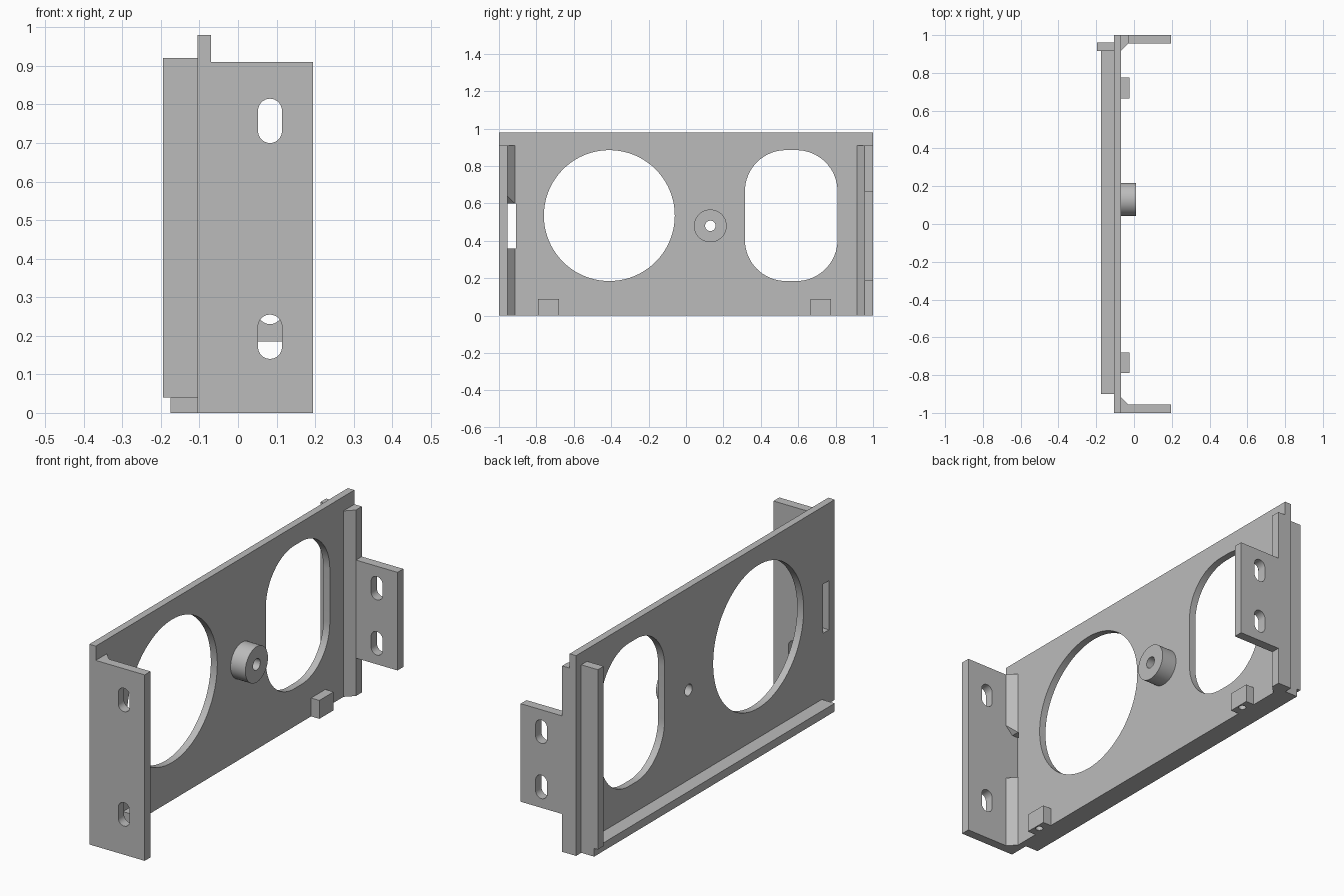
import bpy
import bmesh
from math import cos, sin, pi, radians

cube = bpy.data.objects.get("Cube")
if cube:
    bpy.data.objects.remove(cube, do_unlink=True)

grey = bpy.data.materials.new("light grey")
grey.use_nodes = True
COLOUR = (0.5, 0.5, 0.5, 1)
grey.diffuse_color = COLOUR
grey.node_tree.nodes["Principled BSDF"].inputs["Base Color"].default_value = COLOUR


def prism(name, points, axis, lo, hi):
    """Extrude a 2D outline along an axis; the outline uses the other two axes in order."""
    def place(p, h):
        co = list(p)
        co.insert("xyz".index(axis), h)
        return co
    bm = bmesh.new()
    bottom = bm.faces.new([bm.verts.new(place(p, lo)) for p in points])
    top = bmesh.ops.extrude_face_region(bm, geom=[bottom])["geom"]
    offset = [hi - lo if a == axis else 0 for a in "xyz"]
    bmesh.ops.translate(bm, vec=offset, verts=[v for v in top if isinstance(v, bmesh.types.BMVert)])
    bmesh.ops.recalc_face_normals(bm, faces=bm.faces)
    mesh = bpy.data.meshes.new(name)
    bm.to_mesh(mesh)
    bm.free()
    mesh.materials.append(grey)
    obj = bpy.data.objects.new(name, mesh)
    bpy.context.collection.objects.link(obj)
    return obj


def box(name, x, y, z):
    return prism(name, [(x[0], y[0]), (x[1], y[0]), (x[1], y[1]), (x[0], y[1])], "z", *z)


def rounded(cx, cy, width, height, radius, steps=12):
    """Rounded rectangle outline; becomes a slot or a circle for large radii."""
    points = []
    for q, (sx, sy) in enumerate([(1, 1), (-1, 1), (-1, -1), (1, -1)]):
        for i in range(steps + 1):
            a = (q + i / steps) * pi / 2
            p = (cx + sx * (width / 2 - radius) + radius * cos(a),
                 cy + sy * (height / 2 - radius) + radius * sin(a))
            if not points or abs(p[0] - points[-1][0]) + abs(p[1] - points[-1][1]) > 1e-5:
                points.append(p)
    if abs(points[0][0] - points[-1][0]) + abs(points[0][1] - points[-1][1]) < 1e-5:
        points.pop()
    return points


def circle(cx, cy, r, steps=12):
    return rounded(cx, cy, 2 * r, 2 * r, r, steps)


def cut(obj, cutters):
    """Subtract the cutters and bake the result into the mesh."""
    for c in cutters:
        c.hide_render = True
        mod = obj.modifiers.new("cut", "BOOLEAN")
        mod.operation = "DIFFERENCE"
        mod.solver = "EXACT"
        mod.object = c
    bpy.context.view_layer.update()
    graph = bpy.context.evaluated_depsgraph_get()
    mesh = bpy.data.meshes.new_from_object(obj.evaluated_get(graph))
    obj.modifiers.clear()
    obj.data = mesh
    for c in cutters:
        bpy.data.objects.remove(c, do_unlink=True)


BACK, FACE = -0.105, -0.07     # panel thickness along x
INNER = 0.955                  # inner side of the end flanges
CORNER = -0.03                 # reach of the corner fillets


def gap_cutter():
    return prism("gap_cutter", [(-0.3, 0.36), (0.05, 0.36), (0.05, 0.72), (FACE, 0.6), (-0.3, 0.6)],
                 "y", -INNER, -0.91)


# Main panel with its large openings, boss hole and end slot
panel = box("panel", (BACK, FACE), (-1, 1), (0, 0.98))
cut(panel, [
    prism("round_cutter", circle(-0.41, 0.535, 0.35, 20), "x", -0.3, 0.3),
    prism("oblong_cutter", rounded(0.5625, 0.535, 0.495, 0.7, 0.22, 16), "x", -0.3, 0.3),
    prism("boss_hole_cutter", circle(0.13, 0.48, 0.028), "x", -0.3, 0.3),
    gap_cutter(),
])

# Boss
boss = prism("boss", circle(0.13, 0.48, 0.0875), "x", FACE, 0.01)
cut(boss, [prism("boss_cutter", circle(0.13, 0.48, 0.028), "x", -0.3, 0.3)])

# Front flange, full height
front_flange = box("front_flange", (FACE, 0.195), (-1, -INNER), (0, 0.91))
cut(front_flange, [prism("slot_cutter", rounded(0.083, z, 0.062, 0.115, 0.031, 8), "y", -1.1, -0.9)
                   for z in (0.1975, 0.7575)])

# Back flange: narrow full-height strip with a shorter tab
strip_and_tab = [(FACE, 0), (CORNER, 0), (CORNER, 0.185), (0.195, 0.185),
                 (0.195, 0.665), (CORNER, 0.665), (CORNER, 0.91), (FACE, 0.91)]
back_flange = prism("back_flange", strip_and_tab, "y", INNER, 1)
cut(back_flange, [prism("slot_cutter", rounded(0.083, z, 0.062, 0.115, 0.031, 8), "y", 0.9, 1.1)
                  for z in (0.2875, 0.5575)])

# Corner fillets
for side, name in ((-1, "front_fillet"), (1, "back_fillet")):
    fillet = prism(name, [(FACE, side * INNER), (CORNER, side * INNER), (FACE, side * 0.915)],
                   "z", 0, 0.91)
    if side < 0:
        cut(fillet, [gap_cutter()])

# Small blocks with blind screw holes underneath
for name, y in (("front_block", -0.735), ("back_block", 0.72)):
    block = box(name, (FACE, -0.025), (y - 0.055, y + 0.055), (0, 0.09))
    cut(block, [prism("screw_cutter", circle(-0.047, y, 0.017, 6), "z", -0.1, 0.07)])

# Rail and lip on the rear side of the panel
box("rail", (-0.195, BACK), (0.915, 0.96), (0.04, 0.92))
box("bottom_lip", (-0.175, BACK), (-0.9, 0.96), (0, 0.04))

# Smooth the curved walls, keep edges sharp
bpy.ops.object.select_all(action="DESELECT")
for obj in bpy.context.scene.objects:
    if obj.type == "MESH" and grey.name in obj.data.materials:
        obj.select_set(True)
        bpy.context.view_layer.objects.active = obj
bpy.ops.object.shade_smooth_by_angle(angle=radians(30))
